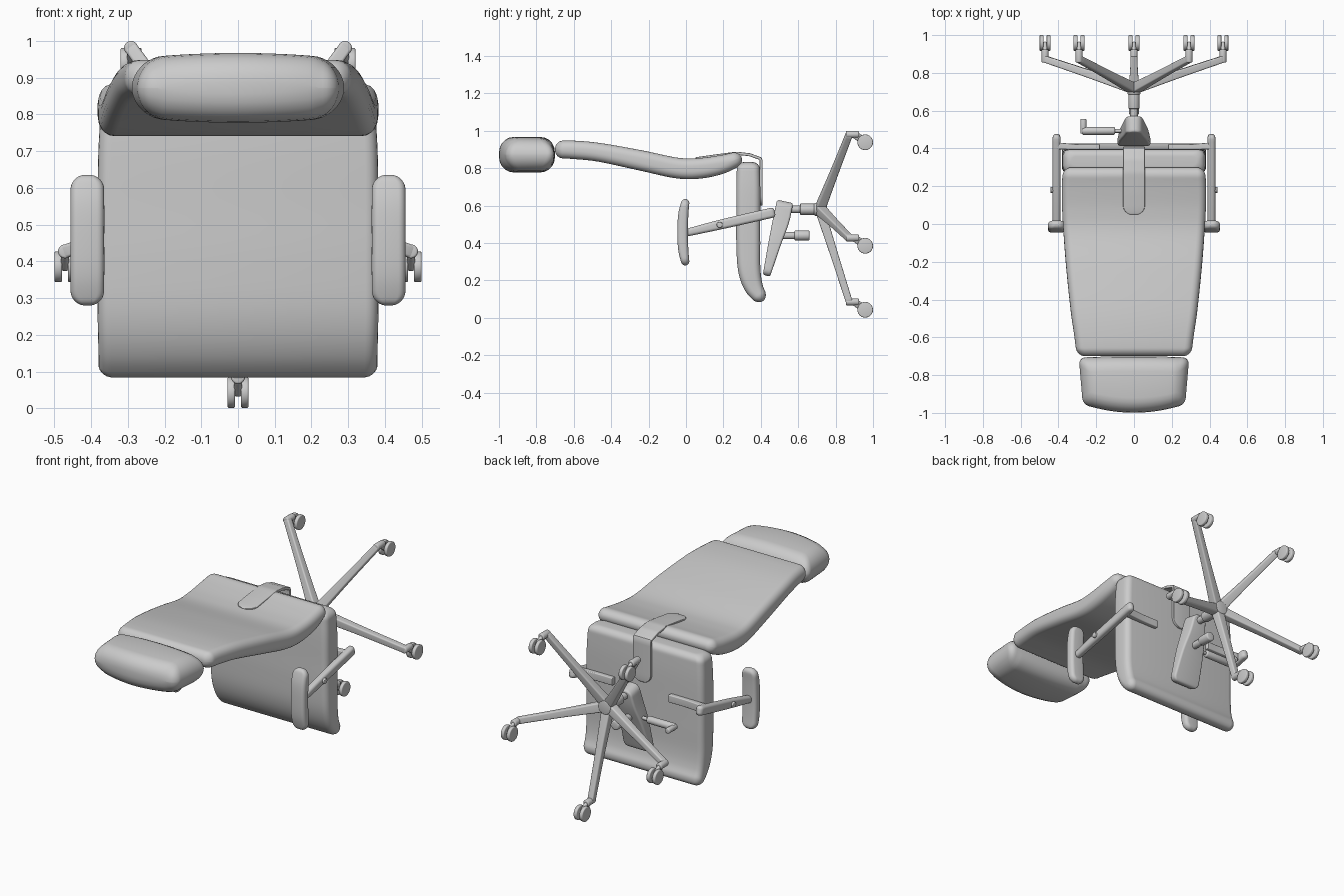
import bpy, bmesh, math
from mathutils import Vector

if "Cube" in bpy.data.objects:
    bpy.data.objects.remove(bpy.data.objects["Cube"])

X, Y = Vector((1, 0, 0)), Vector((0, 1, 0))


def finish(bm, name, angle=40):
    bmesh.ops.recalc_face_normals(bm, faces=bm.faces)
    me = bpy.data.meshes.new(name)
    bm.to_mesh(me)
    bm.free()
    ob = bpy.data.objects.new(name, me)
    bpy.context.collection.objects.link(ob)
    bpy.ops.object.select_all(action='DESELECT')
    ob.select_set(True)
    bpy.context.view_layer.objects.active = ob
    bpy.ops.object.shade_smooth_by_angle(angle=math.radians(angle))
    return ob


def sample(pts, u, smooth):
    """Point on the station curve; each station is x, y, z, half width, half thickness."""
    n = len(pts) - 1
    i = min(int(u * n), n - 1)
    f = u * n - i
    p1, p2 = pts[i], pts[i + 1]
    if not smooth:
        return [a + (b - a) * f for a, b in zip(p1, p2)]
    p0 = pts[i - 1] if i else [2 * a - b for a, b in zip(p1, p2)]
    p3 = pts[i + 2] if i + 2 <= n else [2 * b - a for a, b in zip(p1, p2)]
    return [0.5 * (2 * b + (c - a) * f + (2 * a - 5 * b + 4 * c - d) * f * f
                   + (3 * b - a - 3 * c + d) * f ** 3)
            for a, b, c, d in zip(p0, p1, p2, p3)]


def loft(name, pts, axis, plan_r, edge_r, n=40, smooth=True, rake=0):
    """Cushion-like sweep with rounded section and rounded ends."""
    st = [sample(pts, 0.5 - 0.5 * math.cos(math.pi * i / n), smooth) for i in range(n + 1)]
    P = [Vector(s[:3]) for s in st]
    dist = [0]
    for a, b in zip(P, P[1:]):
        dist.append(dist[-1] + (b - a).length)

    def inset(d, r):
        return 0 if d >= r else r - math.sqrt(r * r - (r - d) ** 2)

    bm = bmesh.new()
    rings = []
    for i, s in enumerate(st):
        d = min(dist[i], dist[-1] - dist[i])
        tan = (P[min(i + 1, n)] - P[max(i - 1, 0)]).normalized()
        nor = tan.cross(axis).normalized()
        w = max(s[3] - inset(d, plan_r), 0.003)
        t = max(s[4] - inset(d, min(edge_r, s[4])), 0.002)
        r = min(edge_r, w, t) * 0.99
        ring = []
        for q, (sx, sy) in enumerate([(1, 1), (-1, 1), (-1, -1), (1, -1)]):
            for k in range(6):
                a = math.pi / 2 * (q + k / 5)
                ring.append(bm.verts.new(P[i] + axis * (sx * (w - r) + r * math.cos(a))
                                         + nor * (sy * (t - r) + r * math.sin(a))))
        rings.append(ring)
    m = len(rings[0])
    for a, b in zip(rings, rings[1:]):
        for j in range(m):
            bm.faces.new((a[j], a[(j + 1) % m], b[(j + 1) % m], b[j]))
    bm.faces.new(rings[0])
    bm.faces.new(rings[-1])
    for v in bm.verts:
        v.co.x *= 1 + rake * (v.co.y + 0.85)
    return finish(bm, name)


def rod(name, a, b, r, bevel=0.004, r2=None):
    a, b = Vector(a), Vector(b)
    bm = bmesh.new()
    bmesh.ops.create_cone(bm, cap_ends=True, segments=28, radius1=r,
                          radius2=r2 or r, depth=(b - a).length)
    caps = [e for e in bm.edges if abs(e.verts[0].co.z - e.verts[1].co.z) < 1e-6]
    bmesh.ops.bevel(bm, geom=caps, offset=bevel, segments=3, profile=0.5, affect='EDGES')
    q = (b - a).to_track_quat('Z', 'Y')
    for v in bm.verts:
        v.co = q @ v.co + (a + b) / 2
    return finish(bm, name)


# Upholstery: seat, backrest, headrest
loft("seat", [(0, .333, .832, .372, .060), (0, .333, .7, .38, .064), (0, .333, .55, .382, .064),
              (0, .333, .4, .382, .064), (0, .338, .26, .382, .060), (0, .362, .165, .38, .050),
              (0, .412, .09, .38, .032)], X, .04, .035, 56)
loft("backrest", [(0, .297, .858, .376, .036), (0, .19, .820, .382, .050), (0, .07, .799, .38, .055),
                  (0, -.05, .801, .373, .055), (0, -.24, .841, .358, .054),
                  (0, -.46, .884, .335, .050), (0, -.6, .898, .315, .049),
                  (0, -.70, .900, .303, .046)], X, .045, .042, 64)
loft("headrest", [(-.28, -.832, .872, .125, .080), (-.14, -.845, .872, .143, .091),
                  (0, -.85, .872, .149, .095), (.14, -.845, .872, .143, .091),
                  (.28, -.832, .872, .125, .080)], Y, .035, .08, 40, rake=.3)

# Bracket joining the backrest to the seat
loft("back_bracket", [(0, .05, .850, .058, .008), (0, .16, .866, .058, .008),
                      (0, .27, .880, .058, .008), (0, .34, .872, .058, .008),
                      (0, .402, .850, .058, .008), (0, .402, .72, .058, .008),
                      (0, .402, .60, .058, .008)], X, .05, .004, 60, smooth=False)

# Armrests on both sides
for s, side in ((-1, "left"), (1, "right")):
    x = .41 * s
    loft(side + "_arm_pad", [(x, .0, .28, .045, .020), (x, -.014, .36, .046, .027),
                             (x, -.018, .457, .046, .028), (x, -.014, .555, .046, .027),
                             (x, .0, .635, .045, .020)], X, .04, .02, 36)
    loft(side + "_arm_post", [(x, -.01, .452, .020, .020), (x, .2, .502, .021, .026),
                              (x, .475, .565, .021, .027)], X, .018, .016, 24)
    loft(side + "_arm_bar", [(.18 * s, .408, .555, .014, .022), (.29 * s, .408, .555, .014, .022),
                             (.41 * s, .414, .555, .018, .022)], Y, .004, .005, 16)
    rod(side + "_arm_knob", (.42 * s, .18, .497), (.442 * s, .18, .497), .016)

# Tilt mechanism, tension knob, height lever
loft("tilt_mechanism", [(0, .53, .622, .040, .044), (0, .508, .52, .055, .044),
                        (0, .475, .4, .075, .034), (0, .43, .225, .09, .020)],
     X, .035, .012, 36)
rod("knob_shaft", (0, .48, .44), (0, .6, .44), .02)
rod("tension_knob", (0, .58, .44), (0, .66, .44), .027, .008)
rod("lever_rod", (-.03, .493, .44), (-.12, .493, .44), .01, .002)
rod("lever_grip", (-.10, .493, .44), (-.275, .493, .44), .021, .008)
rod("lever_tip", (-.268, .478, .44), (-.268, .557, .44), .016, .006)

# Gas column and hub
C = .58
rod("column_inner", (0, .54, C), (0, .64, C), .02)
rod("column_outer", (0, .61, C), (0, .72, C), .03)
rod("base_hub", (0, .685, C), (0, .755, C), .034, .006, .04)

# Five-spoke base with twin-wheel casters
for k in range(5):
    a = math.radians(72 * k)
    d = Vector((math.sin(a), 0, -math.cos(a)))
    tang = Vector((math.cos(a), 0, math.sin(a)))

    def at(r, y, w, t):
        return (d.x * r, y, C + d.z * r, w, t)

    n = str(k + 1)
    loft("base_leg_" + n, [at(.01, .718, .028, .026), at(.25, .795, .021, .021),
                           at(.505, .876, .018, .018)], tang, .014, .008, 20)
    x, z = d.x * .495, C + d.z * .495
    rod("caster_stem_" + n, (x, .855, z), (x, .925, z), .019, .006)
    z -= .042
    loft("caster_fork_" + n, [(x, .895, z + .045, .011, .018), (x, .925, z + .025, .011, .02),
                              (x, .957, z, .011, .02)], X, .006, .01, 12)
    for s in (-1, 1):
        rod("caster_wheel_%s_%s" % (n, "ab"[s > 0]), (x + s * .008, .958, z),
            (x + s * .029, .958, z), .042, .005)
